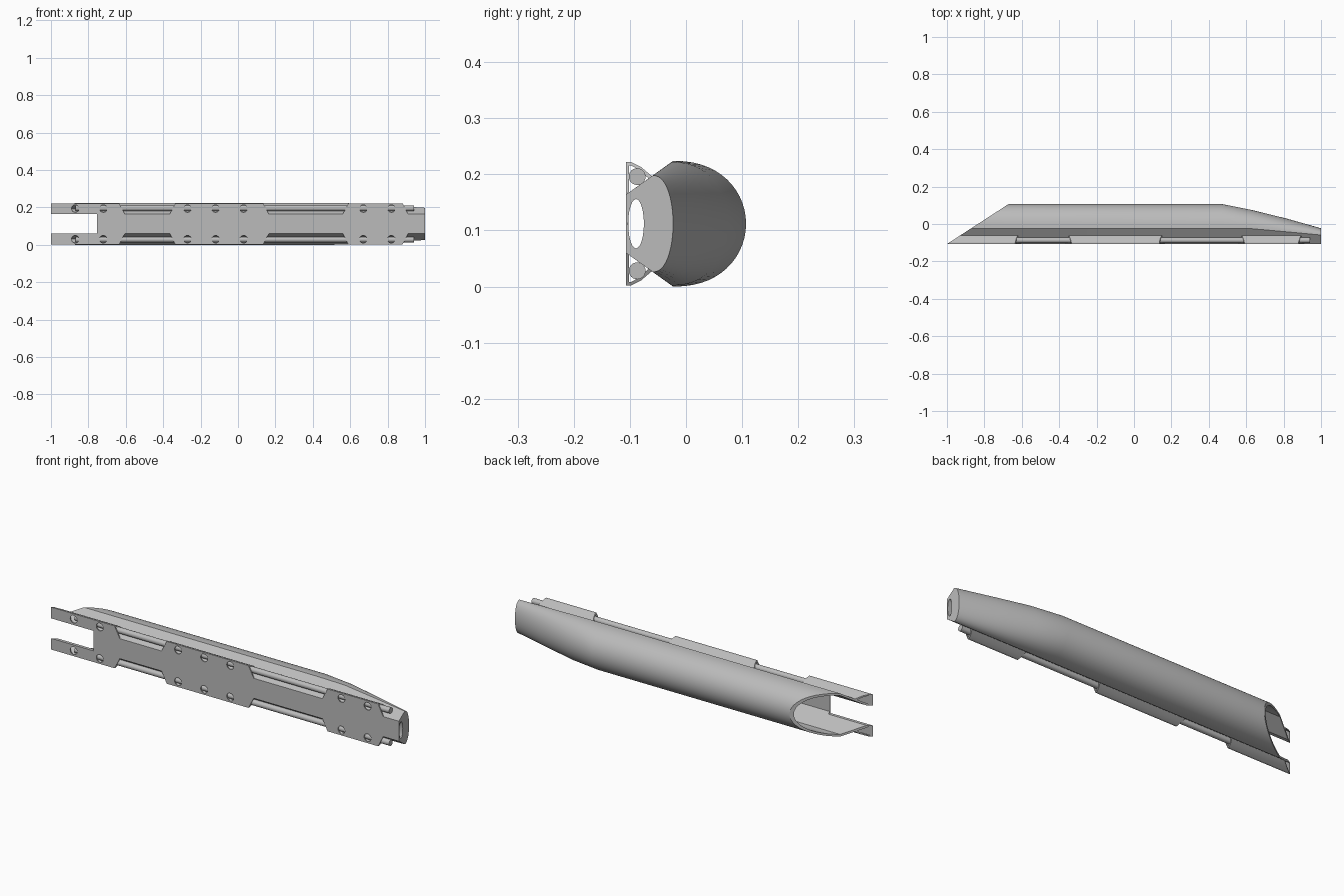
import bpy, bmesh, math

cube = bpy.data.objects.get("Cube")
if cube:
    bpy.data.objects.remove(cube)

MID = 0.112      # height of the long axis
FRONT = -0.107   # flat front plane

grey = bpy.data.materials.new("plain grey")
grey.use_nodes = True
colour = (0.5, 0.5, 0.5, 1)
grey.diffuse_color = colour
grey.node_tree.nodes["Principled BSDF"].inputs["Base Color"].default_value = colour


def loft(name, sections):
    """Skin matching rings of points and cap both ends."""
    bm = bmesh.new()
    rings = [[bm.verts.new(p) for p in s] for s in sections]
    n = len(rings[0])
    for a, b in zip(rings, rings[1:]):
        for i in range(n):
            j = (i + 1) % n
            bm.faces.new((a[i], a[j], b[j], b[i]))
    bm.faces.new(rings[0])
    bm.faces.new(rings[-1])
    bmesh.ops.recalc_face_normals(bm, faces=bm.faces)
    mesh = bpy.data.meshes.new(name)
    bm.to_mesh(mesh)
    bm.free()
    obj = bpy.data.objects.new(name, mesh)
    bpy.context.collection.objects.link(obj)
    mesh.materials.append(grey)
    return obj


def activate(obj):
    bpy.ops.object.select_all(action='DESELECT')
    obj.select_set(True)
    bpy.context.view_layer.objects.active = obj


def cut(obj, cutter):
    """Subtract the cutter and throw it away."""
    mod = obj.modifiers.new("cut", 'BOOLEAN')
    mod.operation = 'DIFFERENCE'
    mod.solver = 'EXACT'
    mod.object = cutter
    activate(obj)
    bpy.ops.object.modifier_apply(modifier=mod.name)
    bpy.data.objects.remove(cutter)


def smooth(obj, angle=30):
    activate(obj)
    bpy.ops.object.shade_smooth_by_angle(angle=math.radians(angle))


def oval(cy, cz, ry, rz, n=24):
    turns = [2 * math.pi * i / n for i in range(n)]
    return [(cy + ry * math.cos(t), cz + rz * math.sin(t)) for t in turns]


def bar(name, ring, x0, x1):
    return loft(name, [[(x, y, z) for y, z in ring] for x in (x0, x1)])


def slant_cutter():
    tri = [(-1.33, -0.321), (-0.34, 0.321), (-1.33, 0.321)]
    return loft("slant_cutter", [[(x, y, z) for x, y in tri] for z in (-0.2, 0.5)])


def section(x, corner, half, back, wall=0):
    """Flat front, two chamfers and a rounded back."""
    front = FRONT + wall * 0.4
    flat = 0.052 - wall * 0.8
    half -= wall
    back -= wall
    ring = [(x, front, MID - flat)]
    steps = 28
    for i in range(steps + 1):
        t = math.pi * (i / steps - 0.5)
        y = corner + (back - corner) * max(math.cos(t), 0) ** 0.88
        ring.append((x, y, MID + half * math.sin(t)))
    ring.append((x, front, MID + flat))
    return ring


# Main hollow shell, tapering towards the left end
stations = [(-1.0, -0.023, 0.112, 0.107), (0.47, -0.023, 0.112, 0.107),
            (0.63, -0.025, 0.110, 0.075), (0.82, -0.042, 0.098, 0.028),
            (1.0, -0.059, 0.086, -0.023)]
body = loft("main_shell", [section(*s) for s in stations])
inner = [(-1.1,) + stations[0][1:]] + stations[1:-1] + [(0.975, -0.057, 0.088, -0.015)]
cut(body, loft("cavity", [section(*s, wall=0.011) for s in inner]))
cut(body, bar("end_hole", oval(-0.089, MID, 0.014, 0.044), 0.9, 1.1))
cut(body, slant_cutter())
notch = [(-0.2, 0.06), (-0.06, 0.06), (-0.06, 0.164), (-0.2, 0.164)]
cut(body, bar("front_notch", notch, -1.2, -0.755))
smooth(body)

# Clip covers: thin folded profile with slanted ends
cover = [(FRONT, 0.164), (FRONT, 0.222), (-0.098, 0.222), (-0.08, 0.213),
         (-0.06, 0.196), (-0.066, 0.192), (-0.082, 0.207), (-0.098, 0.216),
         (-0.102, 0.216), (-0.102, 0.168)]
covers = {"right": (-1.1, -0.605, (-0.87, -0.72)),
          "middle": (-0.365, 0.165, (-0.27, -0.12, 0.03)),
          "left": (0.56, 0.91, (0.67, 0.82))}

for level, side in (("upper", 1), ("lower", -1)):
    def flip(z):
        return MID + side * (z - MID)

    for place, (x0, x1, holes) in covers.items():
        ends = []
        for x, lean in ((x0, 1), (x1, -1)):
            ends.append([(x + lean * 0.03 * (z - 0.164) / 0.058, y, flip(z))
                         for y, z in cover])
        clip = loft(f"{level}_{place}_cover", ends)
        # Round holes through the front of the cover
        for hx in holes:
            ring = oval(hx, flip(0.194), 0.02, 0.02)
            cut(clip, loft("hole_cutter", [[(x, y, z) for x, z in ring]
                                           for y in (-0.15, -0.09)]))
        if place == "right":
            cut(clip, slant_cutter())
        smooth(clip, 25)

    # Long rod lying in the chamfer behind the covers
    rod = bar(f"{level}_rod", oval(-0.087, flip(0.196), 0.015, 0.015), -0.87, 0.94)
    smooth(rod)
